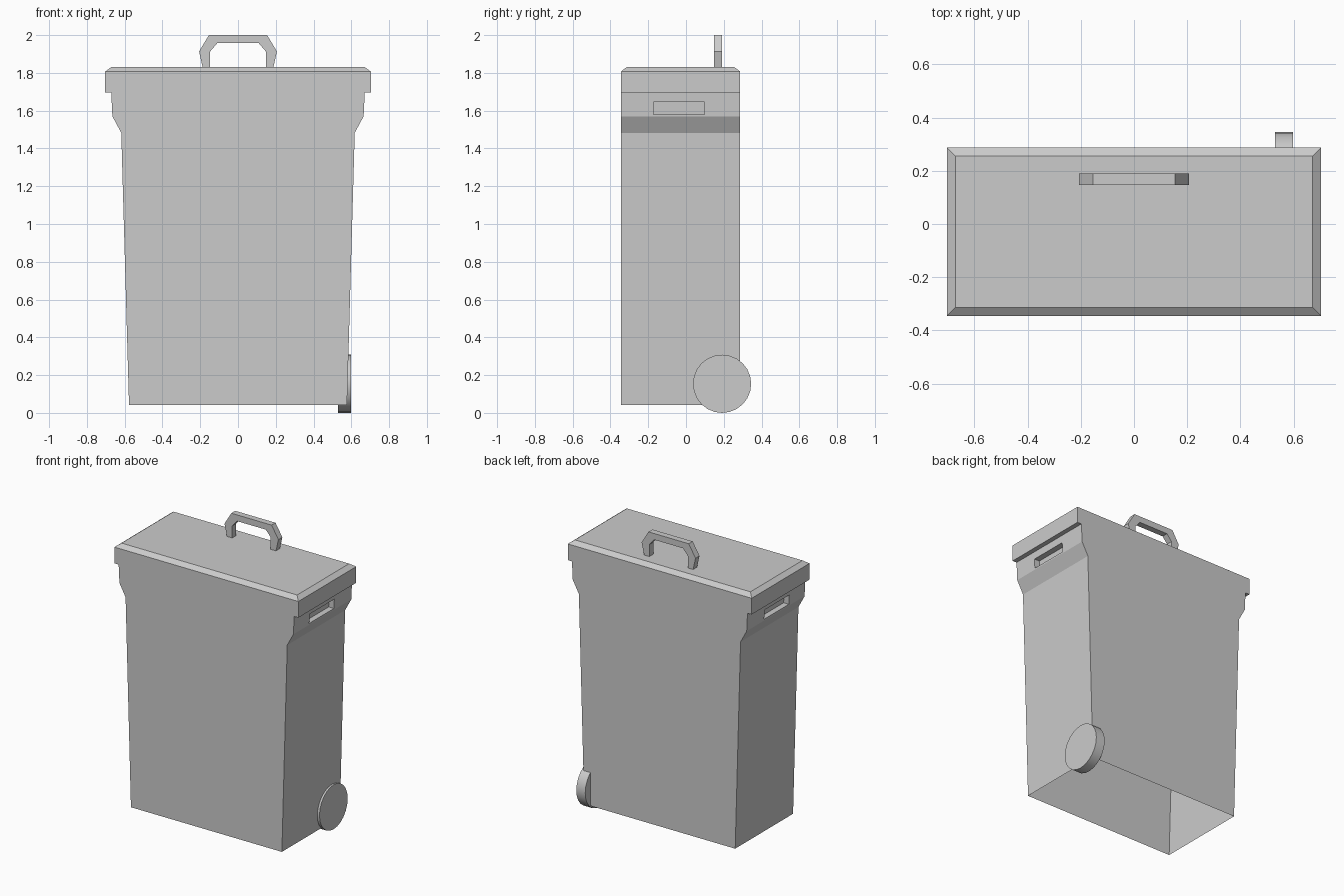
import bpy, bmesh, math
from mathutils import Matrix

if "Cube" in bpy.data.objects:
    bpy.data.objects.remove(bpy.data.objects["Cube"])


def prism(profile, y0, y1):
    """Closed prism: an x-z outline extruded along y."""
    bm = bmesh.new()
    front = bm.faces.new([bm.verts.new((x, y0, z)) for x, z in profile])
    ext = bmesh.ops.extrude_face_region(bm, geom=[front], use_keep_orig=True)
    for v in ext["geom"]:
        if isinstance(v, bmesh.types.BMVert):
            v.co.y = y1
    bmesh.ops.recalc_face_normals(bm, faces=bm.faces[:])
    return bm


def finish(bm, name):
    mesh = bpy.data.meshes.new(name)
    bm.normal_update()
    bm.to_mesh(mesh)
    bm.free()
    obj = bpy.data.objects.new(name, mesh)
    bpy.context.collection.objects.link(obj)
    return obj


def mirrored(half):
    return half + [(-x, z) for x, z in reversed(half)]


# Bin body with stepped lid: one sheet, flush front and back
half = [(0.577, 0.043), (0.618, 1.483), (0.665, 1.57),
        (0.671, 1.695), (0.703, 1.695), (0.703, 1.807)]
bm = prism(mirrored(half), -0.345, 0.287)
bm.normal_update()

# Chamfered lid top
top = max(bm.faces, key=lambda f: f.calc_center_median().z)
bmesh.ops.inset_region(bm, faces=[top], thickness=0.045)
for v in top.verts:
    v.co.z = 1.831

# Recessed grips on both short sides
grips = [f for f in bm.faces if abs(f.normal.x) > 0.9
         and 1.6 < f.calc_center_median().z < 1.66]
for grip in grips:
    side = math.copysign(1, grip.normal.x)
    for depth in (0.0, 0.04):
        bmesh.ops.inset_individual(bm, faces=[grip], thickness=0.005)
        mid = grip.calc_center_median()
        for v in grip.verts:
            y = 0.097 if v.co.y > mid.y else -0.173
            z = 1.645 if v.co.z > mid.z else 1.58
            x = 0.665 + (z - 1.57) * 0.048 - depth
            v.co = (side * x, y, z)

# Open underside
bottom = min(bm.faces, key=lambda f: f.calc_center_median().z)
bmesh.ops.delete(bm, geom=[bottom], context='FACES_ONLY')
finish(bm, "bin_body")

# Lid handle: angular arch
outer = [(0.187, 1.829), (0.206, 1.914), (0.154, 2.0)]
inner = [(0.147, 1.829), (0.147, 1.914), (0.11, 1.957)]
arch = mirrored(outer) + [(-x, z) for x, z in inner] + inner[::-1]
finish(prism(arch, 0.147, 0.19), "lid_handle")

# Single wheel at the back right corner
bm = bmesh.new()
bmesh.ops.create_cone(bm, cap_ends=True, segments=24, radius1=0.154, radius2=0.154,
                      depth=0.068,
                      matrix=Matrix.Translation((0.563, 0.191, 0.154))
                      @ Matrix.Rotation(math.pi / 2, 4, 'Y'))
wheel = finish(bm, "wheel")
bpy.context.view_layer.objects.active = wheel
wheel.select_set(True)
bpy.ops.object.shade_smooth_by_angle(angle=math.radians(30))
